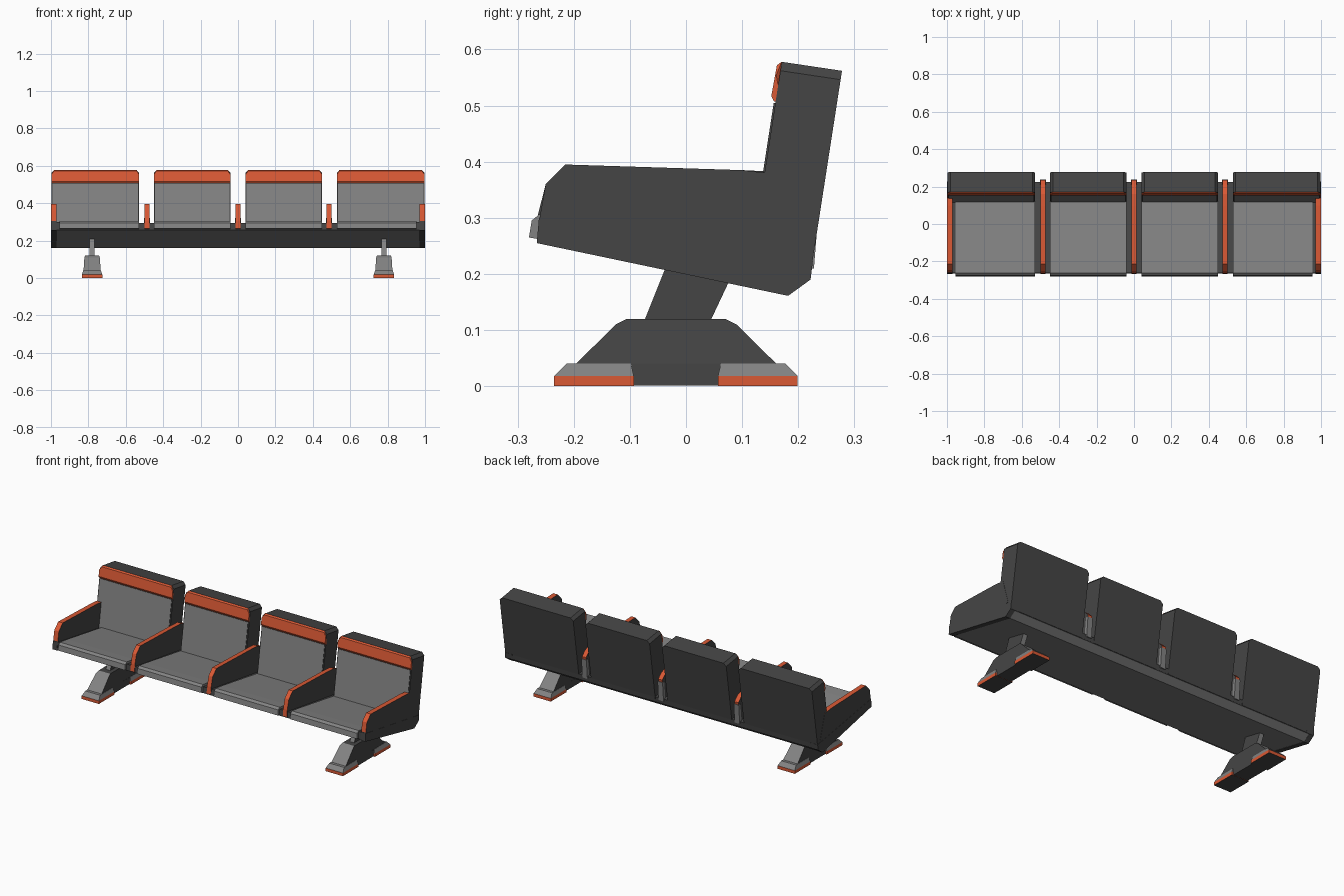
import bpy, bmesh

if "Cube" in bpy.data.objects:
    bpy.data.objects.remove(bpy.data.objects["Cube"])


def material(name, rgb):
    m = bpy.data.materials.new(name)
    m.diffuse_color = (*rgb, 1)
    m.use_nodes = True
    m.node_tree.nodes["Principled BSDF"].inputs["Base Color"].default_value = m.diffuse_color
    return m


GREY, DARK, ORANGE = 0, 1, 2
MATS = [material("mid_grey", (0.225, 0.225, 0.225)),
        material("dark_grey", (0.06, 0.06, 0.06)),
        material("orange", (0.70, 0.10, 0.035))]


def prism(name, pts, x0, x1, mat=DARK, rule=None, bevel=None, size=0.015, shape=None):
    """Extrude a (y, z) profile along x; rule(face) picks colours, bevel(edge) picks chamfers."""
    bm = bmesh.new()
    a = [bm.verts.new((x0, y, z)) for y, z in pts]
    b = [bm.verts.new((x1, y, z)) for y, z in pts]
    n = len(pts)
    bm.faces.new(a)
    bm.faces.new(b[::-1])
    for i in range(n):
        j = (i + 1) % n
        bm.faces.new((a[i], b[i], b[j], a[j]))
    bmesh.ops.recalc_face_normals(bm, faces=bm.faces[:])
    if bevel:
        bmesh.ops.bevel(bm, geom=[e for e in bm.edges if bevel(e)], offset=size,
                        segments=1, affect='EDGES', profile=0.5)
    if shape:
        mid = (x0 + x1) / 2
        for v in bm.verts:
            v.co.x = mid + (v.co.x - mid) * shape(v.co)
    bm.normal_update()
    for f in bm.faces:
        f.material_index = rule(f) if rule else mat
    me = bpy.data.meshes.new(name)
    bm.to_mesh(me)
    bm.free()
    for m in MATS:
        me.materials.append(m)
    ob = bpy.data.objects.new(name, me)
    bpy.context.collection.objects.link(ob)
    return ob


def front_y(z):
    """Leaning front plane of the backrests."""
    return 0.14 + (z - 0.38) * 0.155


def top_corner(e):
    """Upper edges at both x ends of a backrest."""
    u, v = e.verts
    return abs(u.co.x - v.co.x) < 1e-5 and min(u.co.z, v.co.z) > 0.556


# Grey beam under all seats, with sloping underside and dark rear edge
prism("beam", [(-0.262, 0.257), (-0.262, 0.285), (0.222, 0.215), (0.22, 0.19), (0.182, 0.162)],
      -0.972, 0.972, rule=lambda f: GREY if f.normal.z < -0.3 else DARK)

# Seats and backrests, one set per place
for i, (bx0, bx1) in enumerate([(-0.998, -0.528), (-0.45, -0.04), (0.04, 0.45), (0.528, 0.998)]):
    sx0, sx1 = max(bx0, -0.955), min(bx1, 0.955)
    prism(f"seat_{i}", [(-0.28, 0.265), (-0.275, 0.295), (-0.262, 0.306), (-0.20, 0.298),
                        (0.14, 0.243), (0.14, 0.22), (-0.262, 0.262)], sx0, sx1, GREY)
    prism(f"back_shell_{i}", [(front_y(0.225), 0.225), (front_y(0.578), 0.578),
                              (0.278, 0.562), (0.225, 0.22), (0.222, 0.192), (0.20, 0.19)],
          bx0, bx1, DARK, bevel=top_corner, size=0.016)
    # grey front panel with dark rim
    prism(f"back_panel_{i}", [(front_y(0.235) - 0.003, 0.235), (front_y(0.505) - 0.003, 0.505),
                              (front_y(0.505) + 0.01, 0.505), (front_y(0.235) + 0.01, 0.235)],
          bx0 + 0.006, bx1 - 0.006, rule=lambda f: GREY if f.normal.y < -0.7 else DARK)
    # orange headband
    prism(f"headband_{i}", [(0.152, 0.517), (0.162, 0.572), (0.1705, 0.578), (0.172, 0.570),
                            (0.163, 0.507), (0.157, 0.507)], bx0, bx1, ORANGE,
          bevel=top_corner, size=0.014)


# End armrests: dark sides, orange upper edge
def arm_rule(f):
    edge = abs(f.normal.x) < 0.5 and f.calc_center_median().z > 0.31 and f.normal.z > -0.3
    return ORANGE if edge else DARK


TOP = [(-0.25, 0.36), (-0.215, 0.395), (0.10, 0.385)]
CAP = [(-0.266, 0.255), (-0.262, 0.301), (0.226, 0.222), (0.222, 0.19)]
for s, side in ((-1, "left"), (1, "right")):
    prism(f"end_arm_{side}", [(-0.264, 0.258), (-0.26, 0.305)] + TOP +
          [(0.16, 0.378), (0.20, 0.24), (0.10, 0.20)], s * 0.97, s * 0.999, rule=arm_rule)
    # full-depth outer cap and dark ledge beside the seat
    prism(f"end_cap_{side}", CAP + [(0.182, 0.161)], s * 0.971, s * 1.0)
    prism(f"end_ledge_{side}", [(-0.264, 0.260)] + CAP[1:], s * 0.953, s * 0.975)


# Dividers between the seats
def divider_rule(f):
    c = f.calc_center_median()
    edge = abs(f.normal.x) < 0.5 and f.normal.z > -0.5 and (c.y < 0.05 or c.z > 0.32)
    return ORANGE if edge else DARK


for i, x in enumerate((-0.487, 0, 0.487)):
    prism(f"divider_{i}", [(-0.268, 0.264), (-0.264, 0.305)] + TOP +
          [(0.16, 0.382), (0.21, 0.36), (0.235, 0.335), (0.232, 0.31),
           (0.222, 0.22), (0.18, 0.195)], x - 0.013, x + 0.013, rule=divider_rule)
    # dark filler beside the divider and grey rear bracket
    prism(f"gap_filler_{i}", [(-0.264, 0.260), (-0.262, 0.294), (0.13, 0.235), (0.224, 0.222),
                              (0.221, 0.192)], x - 0.041, x + 0.041)
    prism(f"gap_bracket_{i}", [(0.21, 0.21), (0.222, 0.322), (0.237, 0.322), (0.228, 0.21)],
          x - 0.016, x + 0.016, GREY)


# Feet: dark sides and base, grey sloping faces
def foot_rule(f):
    return GREY if abs(f.normal.y) > 0.4 and f.normal.z > 0.1 else DARK


for s, side in ((-1, "left"), (1, "right")):
    x = s * 0.78
    prism(f"stem_{side}", [(-0.075, 0.115), (-0.035, 0.215), (0.09, 0.215), (0.043, 0.115)],
          x - 0.014, x + 0.014, rule=lambda f: GREY if abs(f.normal.y) > 0.5 else DARK)
    prism(f"foot_body_{side}", [(-0.20, 0.036), (-0.125, 0.11), (-0.105, 0.12), (0.07, 0.12),
                                (0.09, 0.11), (0.165, 0.036)], x - 0.046, x + 0.046,
          rule=foot_rule, shape=lambda c: 0.80 if c.z > 0.115 else (0.9 if c.z > 0.1 else 1))
    prism(f"foot_core_{side}", [(-0.10, 0.001), (-0.10, 0.04), (0.065, 0.04), (0.065, 0.001)],
          x - 0.046, x + 0.046)
    # toe pads: orange sole with grey bevelled cover
    for d, end in ((-1, "front"), (1, "rear")):
        def y(v):
            return -0.018 + d * v
        prism(f"sole_{end}_{side}", [(y(0.075), 0), (y(0.217), 0), (y(0.217), 0.018),
                                     (y(0.075), 0.018)], x - 0.055, x + 0.055,
              rule=lambda f: DARK if f.normal.z < -0.9 else ORANGE)
        prism(f"toe_cover_{end}_{side}", [(y(0.075), 0.018), (y(0.217), 0.018),
                                          (y(0.195), 0.04), (y(0.08), 0.04)],
              x - 0.055, x + 0.055, GREY, shape=lambda c: 0.86 if c.z > 0.03 else 1)
